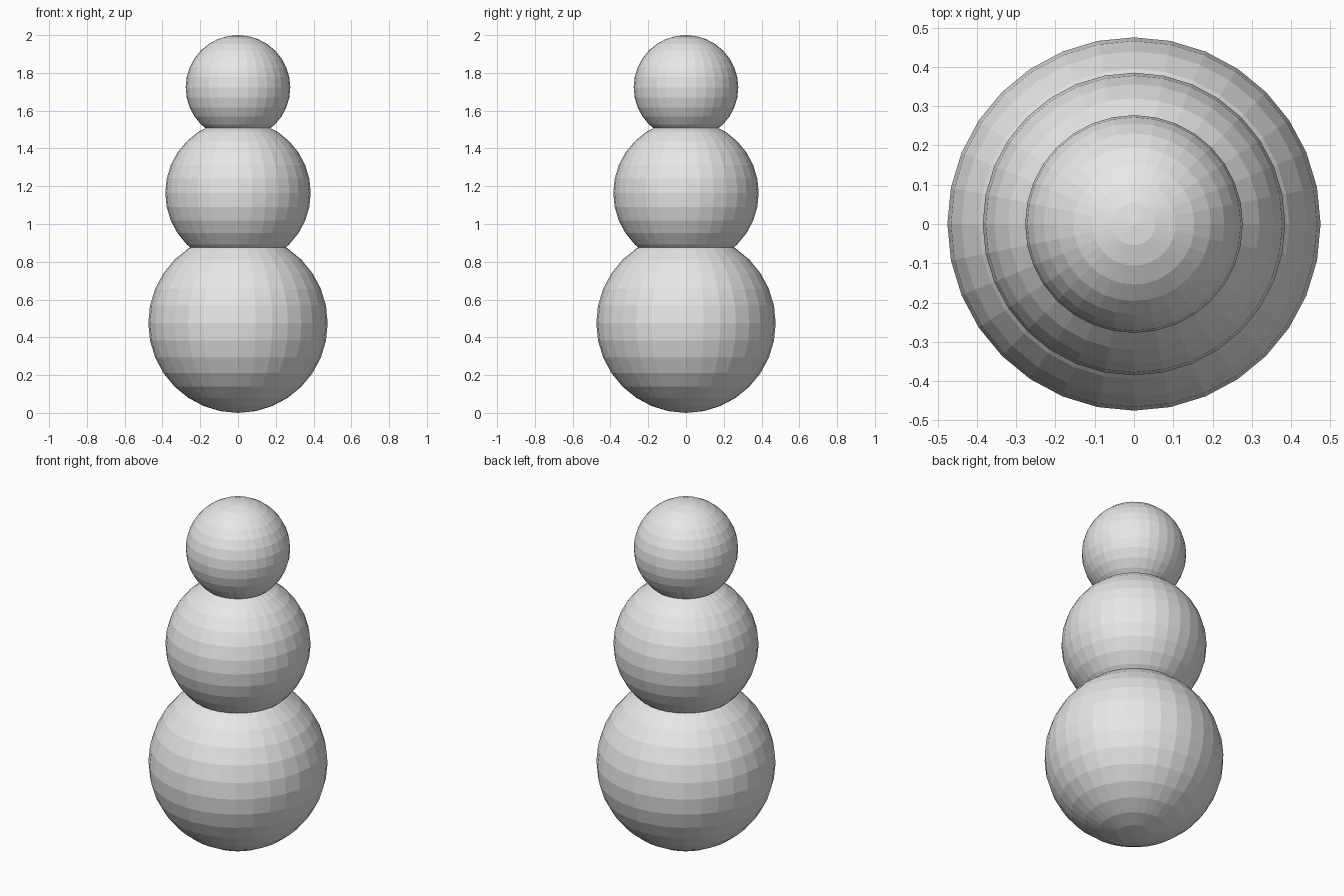
import bpy

cube = bpy.data.objects.get("Cube")
if cube:
    bpy.data.objects.remove(cube, do_unlink=True)

# Single plain grey for the whole figure
grey = bpy.data.materials.new("light_grey")
grey.use_nodes = True
colour = (0.8, 0.8, 0.8, 1.0)
grey.diffuse_color = colour
grey.node_tree.nodes["Principled BSDF"].inputs["Base Color"].default_value = colour


def add_ball(name, radius, height):
    """Flat-shaded ball centred on the vertical axis."""
    bpy.ops.mesh.primitive_uv_sphere_add(
        segments=32, ring_count=16, radius=radius, location=(0, 0, height))
    ball = bpy.context.object
    ball.name = name
    ball.data.materials.append(grey)
    bpy.ops.object.shade_flat()
    return ball


# Three stacked, overlapping balls
add_ball("lower_body", 0.475, 0.475)
add_ball("upper_body", 0.385, 1.165)
add_ball("head", 0.277, 1.723)
